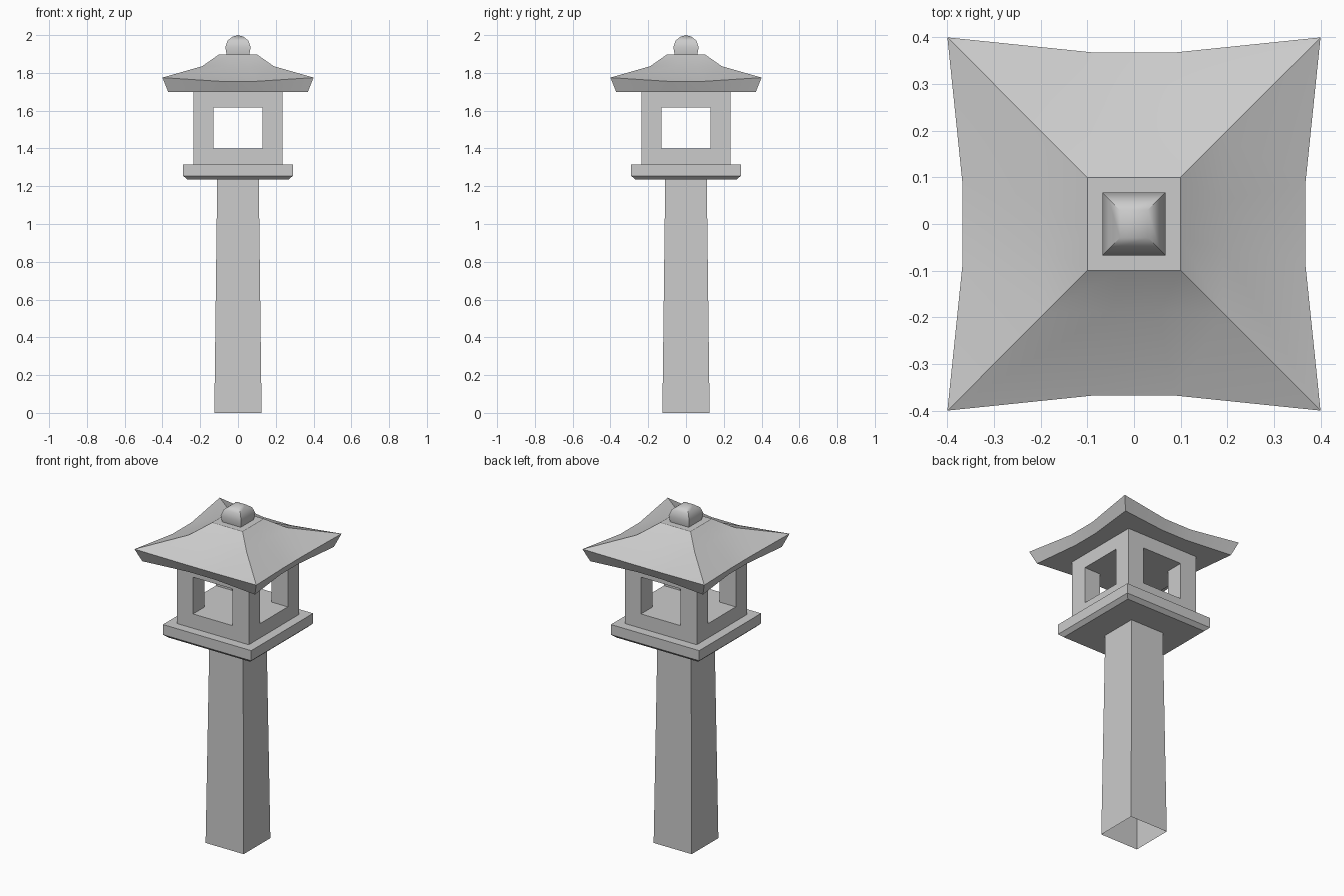
import bpy, bmesh, math
from mathutils import Matrix

if "Cube" in bpy.data.objects:
    bpy.data.objects.remove(bpy.data.objects["Cube"])


def square_ring(h, z):
    """Square outline of half-width h at height z."""
    return [(-h, -h, z), (h, -h, z), (h, h, z), (-h, h, z)]


def swept_ring(corner, mid, span, z_corner, z_mid):
    """Square outline whose sides bow inwards and down between the corners."""
    pts = []
    for i in range(4):
        a = i * math.pi / 2
        c, s = math.cos(a), math.sin(a)
        for x, y, z in ((-corner, -corner, z_corner), (-span, -mid, z_mid), (span, -mid, z_mid)):
            pts.append((x * c - y * s, x * s + y * c, z))
    return pts


def loft(name, rings, cap_bottom=True, cap_top=True, tip=None):
    """Skin a stack of outlines, optionally closing the ends or ending in a point."""
    bm = bmesh.new()
    rows = [[bm.verts.new(p) for p in ring] for ring in rings]
    n = len(rows[0])
    for lo, hi in zip(rows, rows[1:]):
        for i in range(n):
            j = (i + 1) % n
            bm.faces.new((lo[i], lo[j], hi[j], hi[i]))
    if cap_bottom:
        bm.faces.new(rows[0][::-1])
    if tip is not None:
        top = bm.verts.new((0, 0, tip))
        for i in range(n):
            bm.faces.new((rows[-1][i], rows[-1][(i + 1) % n], top))
    elif cap_top:
        bm.faces.new(rows[-1])
    mesh = bpy.data.meshes.new(name)
    bm.to_mesh(mesh)
    bm.free()
    obj = bpy.data.objects.new(name, mesh)
    bpy.context.collection.objects.link(obj)
    return obj


def smooth(obj, degrees=35):
    bpy.ops.object.select_all(action='DESELECT')
    obj.select_set(True)
    bpy.context.view_layer.objects.active = obj
    bpy.ops.object.shade_smooth_by_angle(angle=math.radians(degrees))


# Tapered pillar, open underneath
loft("pillar", [square_ring(0.125, 0), square_ring(0.11, 1.235)],
     cap_bottom=False, cap_top=False)

# Platform with chamfered lower edge
loft("platform", [square_ring(0.268, 1.235), square_ring(0.29, 1.255), square_ring(0.29, 1.315)])

# Light chamber pierced by a window tunnel in each direction
chamber = loft("light_chamber", [square_ring(0.236, 1.315), square_ring(0.236, 1.70)])
for name, size in (("window_cutter_x", (1, 0.26)), ("window_cutter_y", (0.26, 1))):
    bm = bmesh.new()
    bmesh.ops.create_cube(bm, size=1, matrix=Matrix.Translation((0, 0, 1.509))
                          @ Matrix.Diagonal((size[0], size[1], 0.218, 1)))
    mesh = bpy.data.meshes.new(name)
    bm.to_mesh(mesh)
    bm.free()
    cutter = bpy.data.objects.new(name, mesh)
    bpy.context.collection.objects.link(cutter)
    mod = chamber.modifiers.new(name, 'BOOLEAN')
    mod.operation = 'DIFFERENCE'
    mod.solver = 'EXACT'
    mod.object = cutter
    # Bake the cut, then drop the helper
    bpy.context.view_layer.objects.active = chamber
    bpy.ops.object.modifier_apply(modifier=name)
    bpy.data.objects.remove(cutter)

# Flared roof with upturned corners
roof = loft("roof", [
    swept_ring(0.37, 0.338, 0.085, 1.70, 1.70),
    swept_ring(0.40, 0.368, 0.09, 1.775, 1.755),
    swept_ring(0.19, 0.19, 0.05, 1.835, 1.835),
    swept_ring(0.10, 0.10, 0.03, 1.898, 1.898),
])
smooth(roof, 30)

# Rounded square finial
finial = loft("finial", [
    square_ring(0.06, 1.895), square_ring(0.067, 1.935),
    square_ring(0.055, 1.971), square_ring(0.03, 1.991),
], tip=2.0)
smooth(finial, 40)
